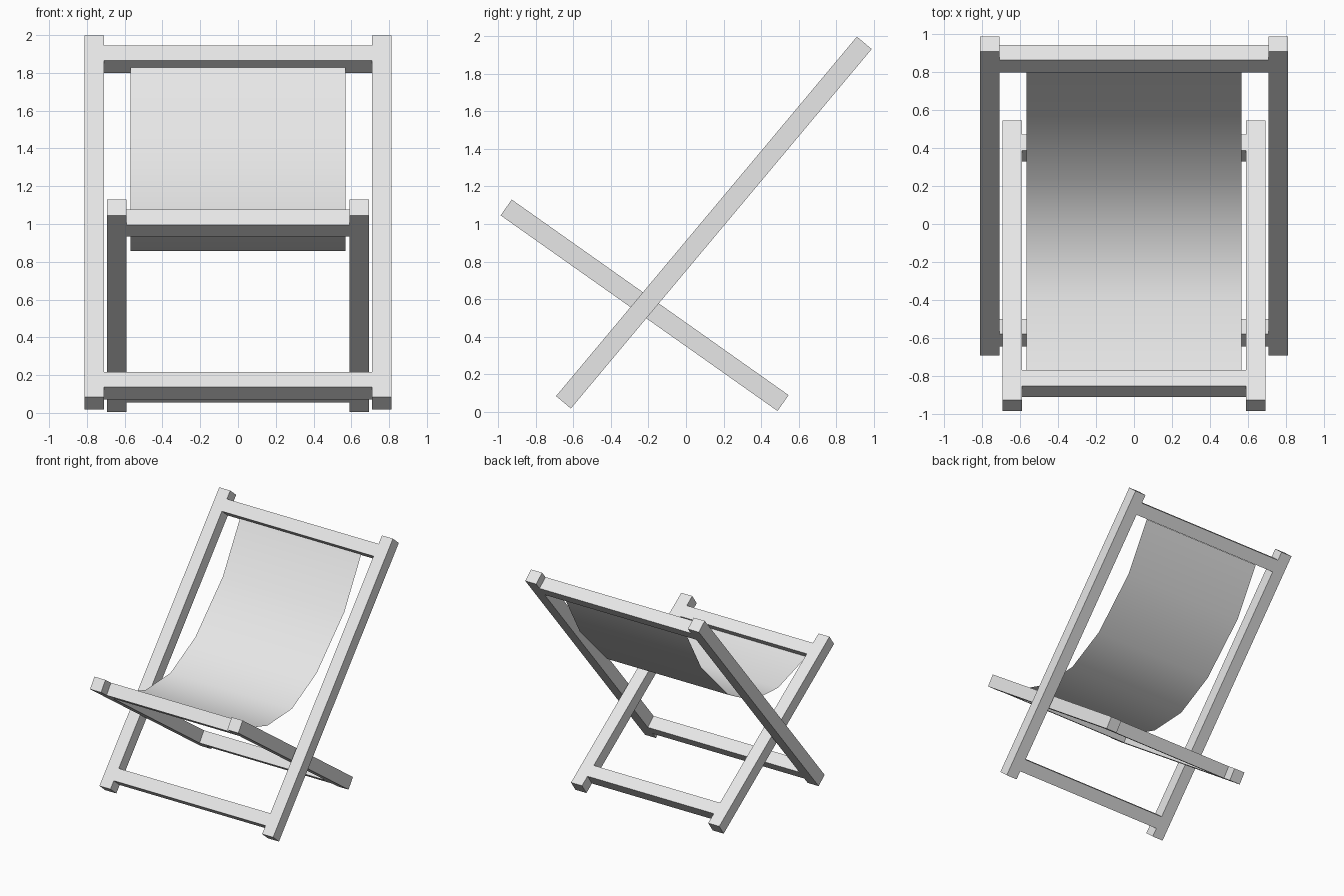
import bpy
import bmesh
import math
from mathutils import Vector, Matrix

old = bpy.data.objects.get("Cube")
if old:
    bpy.data.objects.remove(old, do_unlink=True)

GREY = (0.8, 0.8, 0.8, 1.0)
mat = bpy.data.materials.new("light grey")
mat.use_nodes = True
mat.diffuse_color = GREY
mat.node_tree.nodes["Principled BSDF"].inputs["Base Color"].default_value = GREY

BAR = 0.103  # square timber section


def add_object(name, bm):
    mesh = bpy.data.meshes.new(name)
    bm.to_mesh(mesh)
    bm.free()
    mesh.materials.append(mat)
    obj = bpy.data.objects.new(name, mesh)
    bpy.context.collection.objects.link(obj)
    return obj


def beam(name, centre, size, tilt):
    """Box tilted about the x axis."""
    bm = bmesh.new()
    bmesh.ops.create_cube(bm, size=1, matrix=Matrix.Diagonal((*size, 1)))
    obj = add_object(name, bm)
    obj.location = centre
    obj.rotation_euler.x = tilt


def frame(name, low, high, inner_x, inset):
    """Two side rails joined by a crossbar near each end."""
    low, high = Vector((0, *low)), Vector((0, *high))
    axis = high - low
    tilt = math.atan2(axis.z, axis.y)
    for side, sign in (("left", 1), ("right", -1)):
        centre = (low + high) / 2
        centre.x = sign * (inner_x + BAR / 2)
        beam(f"{name}_{side}_rail", centre, (BAR, axis.length, BAR), tilt)
    step = axis.normalized() * inset
    for end, centre in (("lower", low + step), ("upper", high - step)):
        beam(f"{name}_{end}_crossbar", centre, (2 * inner_x, BAR, BAR), tilt)


# Wide frame leaning back, narrow frame leaning forward
frame("back_frame", (-0.653, 0.05), (0.95, 1.965), 0.71, 0.122)
frame("seat_frame", (0.517, 0.046), (-0.958, 1.088), 0.591, 0.142)

# Thin fabric sling hung between the two upper crossbars
profile = [(0.837, 1.828), (0.61, 1.425), (0.24, 1.05),
           (-0.09, 0.875), (-0.42, 0.858), (-0.80, 0.976)]
bm = bmesh.new()
rows = [[bm.verts.new((x, y, z)) for x in (-0.568, 0.568)] for y, z in profile]
for (a, b), (c, d) in zip(rows, rows[1:]):
    bm.faces.new((a, c, d, b)).smooth = True
bmesh.ops.recalc_face_normals(bm, faces=bm.faces)
if sum(f.normal.z for f in bm.faces) < 0:
    bmesh.ops.reverse_faces(bm, faces=bm.faces)
add_object("fabric_sling", bm)
